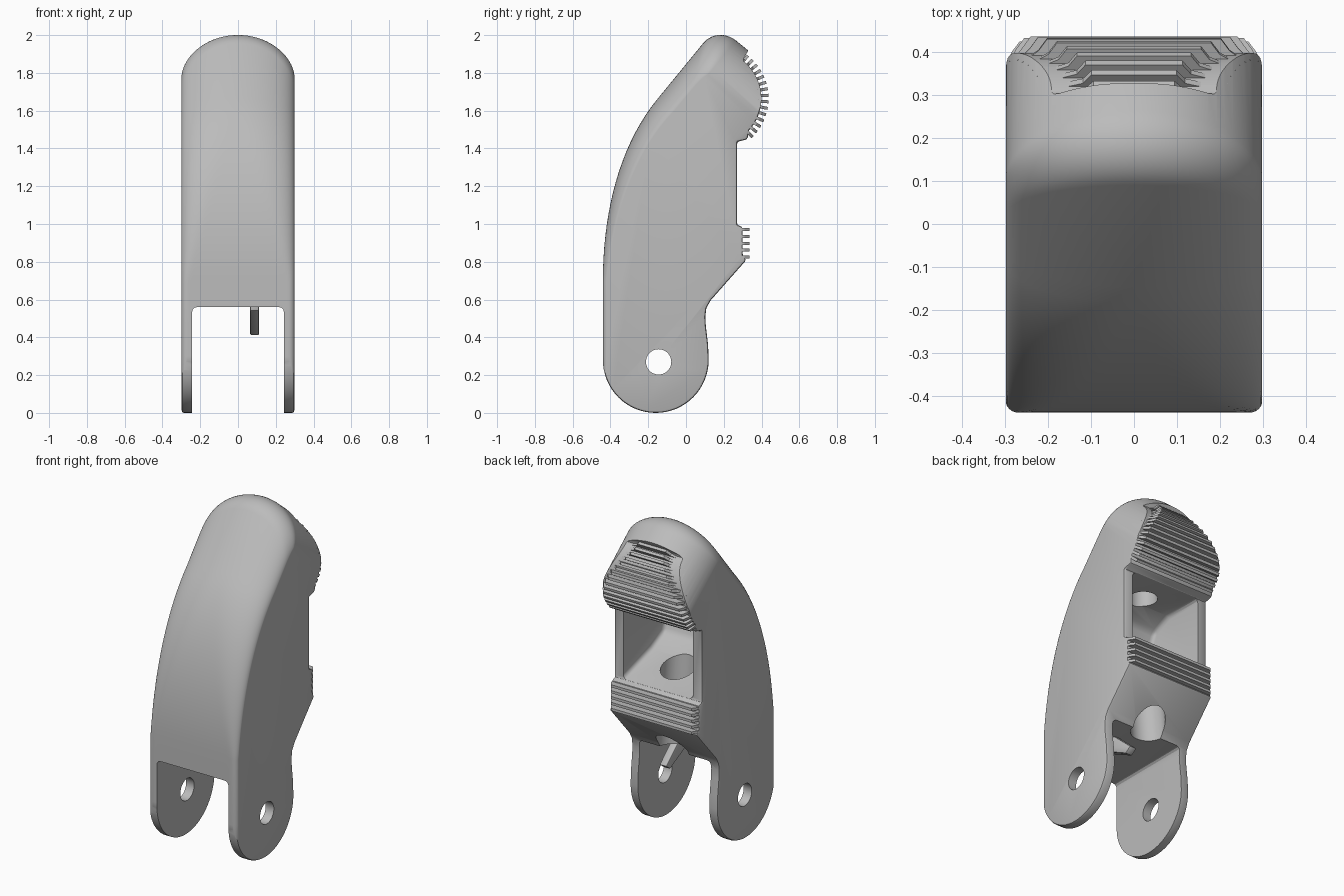
import bpy, bmesh, math
from mathutils import Vector, Matrix

if "Cube" in bpy.data.objects:
    bpy.data.objects.remove(bpy.data.objects["Cube"], do_unlink=True)

grey = bpy.data.materials.new("plain_grey")
grey.use_nodes = True
COLOR = (0.5, 0.5, 0.5, 1)
grey.diffuse_color = COLOR
grey.node_tree.nodes["Principled BSDF"].inputs["Base Color"].default_value = COLOR

HALF = 0.298      # half width of the body
TIP = 0.26        # length of the rounded tip
PAD = (0.147, 1.665)   # centre of the ribbed pad arc


def loft(name, columns):
    """Solid from matching (y, z) outlines placed at successive x."""
    bm = bmesh.new()
    rings = [[bm.verts.new((x, y, z)) for y, z in pts] for x, pts in columns]
    n = len(rings[0])
    for a, b in zip(rings, rings[1:]):
        for i in range(n):
            j = (i + 1) % n
            bm.faces.new((a[i], a[j], b[j], b[i]))
    bm.faces.new(rings[0])
    bm.faces.new(rings[-1])
    bmesh.ops.recalc_face_normals(bm, faces=bm.faces)
    me = bpy.data.meshes.new(name)
    bm.to_mesh(me)
    bm.free()
    ob = bpy.data.objects.new(name, me)
    bpy.context.collection.objects.link(ob)
    me.materials.append(grey)
    return ob


def prism(name, pts, half=HALF, x=0):
    return loft(name, [(x - half, pts), (x + half, pts)])


def arc(cy, cz, r, a0, a1, n):
    angles = [math.radians(a0 + (a1 - a0) * i / n) for i in range(n + 1)]
    return [(cy + r * math.cos(a), cz + r * math.sin(a)) for a in angles]


def apply(ob, mod):
    bpy.ops.object.select_all(action="DESELECT")
    bpy.context.view_layer.objects.active = ob
    ob.select_set(True)
    bpy.ops.object.modifier_apply(modifier=mod.name)


def bevel(ob, width, segments=3):
    mod = ob.modifiers.new("soft_edges", "BEVEL")
    mod.width, mod.segments = width, segments
    mod.limit_method, mod.angle_limit = "ANGLE", math.radians(40)
    apply(ob, mod)


def combine(ob, tool, operation):
    mod = ob.modifiers.new("cut", "BOOLEAN")
    mod.operation, mod.object, mod.solver = operation, tool, "EXACT"
    apply(ob, mod)
    bpy.data.objects.remove(tool, do_unlink=True)


def drill(name, centre, r, depth, axis, tilt=0):
    bm = bmesh.new()
    rot = Matrix.Rotation(math.pi / 2, 4, "Y") if axis == "X" else Matrix.Rotation(tilt, 4, "X")
    bmesh.ops.create_cone(bm, cap_ends=True, segments=40, radius1=r, radius2=r,
                          depth=depth, matrix=Matrix.Translation(centre) @ rot)
    me = bpy.data.meshes.new(name)
    bm.to_mesh(me)
    bm.free()
    me.materials.append(grey)
    ob = bpy.data.objects.new(name, me)
    bpy.context.collection.objects.link(ob)
    return ob


def tip_point(u, v):
    """Coordinates along (u) and through (v) the slanted tip."""
    return (0.1 + 0.63 * u + 0.777 * v, 1.77 + 0.777 * u - 0.63 * v)


def envelope_outline(x):
    """Rounded front and fingertip outline at one x."""
    k = min(abs(x) / 0.3, 1)

    def sag(f):
        w, d = 0.03 + 0.27 * f, 0.03 + 0.09 * f
        t = min(max(0, (abs(x) - (0.3 - w)) / w), 1)
        return d * (1 - math.sqrt(1 - t * t))

    ctrl = [Vector(p) for p in ((-0.44, 0.7), (-0.44, 1.05), (-0.358, 1.414), (-0.147, 1.667))]
    curve = [(-0.44, -0.1), (-0.44, 0.3)]
    for i in range(19):
        t = i / 18
        p = sum((c * b * t ** n * (1 - t) ** (3 - n)
                 for n, (c, b) in enumerate(zip(ctrl, (1, 3, 3, 1)))), Vector((0, 0)))
        curve.append(tuple(p))
    pts = []
    for y, z in curve:
        f = min(max((z - 0.7) / 0.97, 0), 1)
        s, a = sag(f), 0.68 * f
        pts.append((y + s * math.cos(a), z - s * math.sin(a)))
    top, rise = TIP * math.sqrt(1 - k * k), 0.125 - sag(1)
    for i in range(11):
        a = math.pi / 2 * i / 10
        pts.append(tip_point(top - 0.12 + 0.12 * math.sin(a), -rise * math.cos(a)))
    return pts + [tip_point(top, 1), (1.1, -0.1)]


# Side profile: lug, pad, window edge, ribbed ledge and slanted underside
profile = arc(-0.16, 0.28, 0.28, 180, 360, 32)
profile += [(0.117, 0.36), (0.105, 0.46), (0.102, 0.51), (0.108, 0.555), (0.13, 0.595)]
profile += [(0.32, 0.81), (0.30, 0.83), (0.30, 0.985), (0.27, 0.995), (0.27, 1.435), (0.325, 1.448)]
profile += arc(*PAD, 0.252, -42, 53, 24)
profile += [(0.325, 1.91), (0.5, 2.3), (-0.6, 2.3), (-0.6, 0.3)]
body = prism("finger_body", profile)
bevel(body, 0.012, 2)

# Rounded front and tip
steps = 36
xs = [0.301 * math.sin(math.pi * (i / steps - 0.5)) for i in range(steps + 1)]
combine(body, loft("envelope", [(x, envelope_outline(x)) for x in xs]), "INTERSECT")

# Gap between the lugs
gap = prism("gap", [(-0.7, -0.2), (0.7, -0.2), (0.7, 0.56), (-0.7, 0.56)], 0.243)
bevel(gap, 0.025)
combine(body, gap, "DIFFERENCE")

# Window cavity in the back
cavity = prism("cavity", [(0.5, 0.93), (0.3, 0.99), (0.0, 1.08), (-0.12, 1.14),
                          (-0.16, 1.25), (-0.1, 1.38), (0.02, 1.435), (0.5, 1.435)], 0.237)
bevel(cavity, 0.025)
combine(body, cavity, "DIFFERENCE")

# Pivot hole and the passages through floor and ceiling of the cavity
combine(body, drill("pivot", (0, -0.145, 0.27), 0.067, 1, "X"), "DIFFERENCE")
combine(body, drill("floor_hole", (0, 0.1, 0.8), 0.1, 0.75, "Z", 0.1), "DIFFERENCE")
combine(body, drill("ceiling_hole", (0, 0.08, 1.48), 0.08, 0.25, "Z"), "DIFFERENCE")


def width_at(y, z):
    u = 0.63 * (y - 0.1) + 0.777 * (z - 1.77)
    return HALF * math.sqrt(max(0.02, 1 - (max(u, 0) / TIP) ** 2))


def rib(name, y, z, angle, r0, r1, thick=0.008):
    """Thin plate pointing outward, narrower at its outer edge."""
    d = Vector((0, math.cos(angle), math.sin(angle)))
    n = Vector((0, -d.z, d.y)) * thick
    inner, outer = (Vector((0, y, z)) + d * r for r in (r0, r1))
    w0, w1 = width_at(*inner.yz), width_at(*outer.yz) - 0.025
    wm = min(w0, w1 + 0.02)
    mid = inner.lerp(outer, 0.5)
    flat = [inner + Vector((-w0, 0, 0)), mid + Vector((-wm, 0, 0)), outer + Vector((-w1, 0, 0)),
            outer + Vector((w1, 0, 0)), mid + Vector((wm, 0, 0)), inner + Vector((w0, 0, 0))]
    bm = bmesh.new()
    low, high = ([bm.verts.new(p + n * s) for p in flat] for s in (-1, 1))
    bm.faces.new(low)
    bm.faces.new(high)
    for i in range(6):
        j = (i + 1) % 6
        bm.faces.new((low[i], low[j], high[j], high[i]))
    bmesh.ops.recalc_face_normals(bm, faces=bm.faces)
    me = bpy.data.meshes.new(name)
    bm.to_mesh(me)
    bm.free()
    me.materials.append(grey)
    bpy.context.collection.objects.link(bpy.data.objects.new(name, me))


# Grip ribs on the fingertip pad and on the ledge below the window
for i in range(15):
    rib(f"pad_rib_{i + 1}", *PAD, math.radians(-45 + 6.9 * i), 0.235, 0.29)
for i in range(5):
    rib(f"ledge_rib_{i + 1}", 0, 0.826 + 0.036 * i, 0, 0.28, 0.337)

# Slanted tongue hanging between the lugs
tongue = prism("tongue", [(-0.2, 0.6), (-0.2, 0.54), (0.06, 0.41), (0.1, 0.44), (-0.08, 0.6)], 0.024, 0.088)
bevel(tongue, 0.008, 2)

for ob in (body, tongue):
    bpy.ops.object.select_all(action="DESELECT")
    bpy.context.view_layer.objects.active = ob
    ob.select_set(True)
    bpy.ops.object.shade_smooth_by_angle(angle=math.radians(30))
